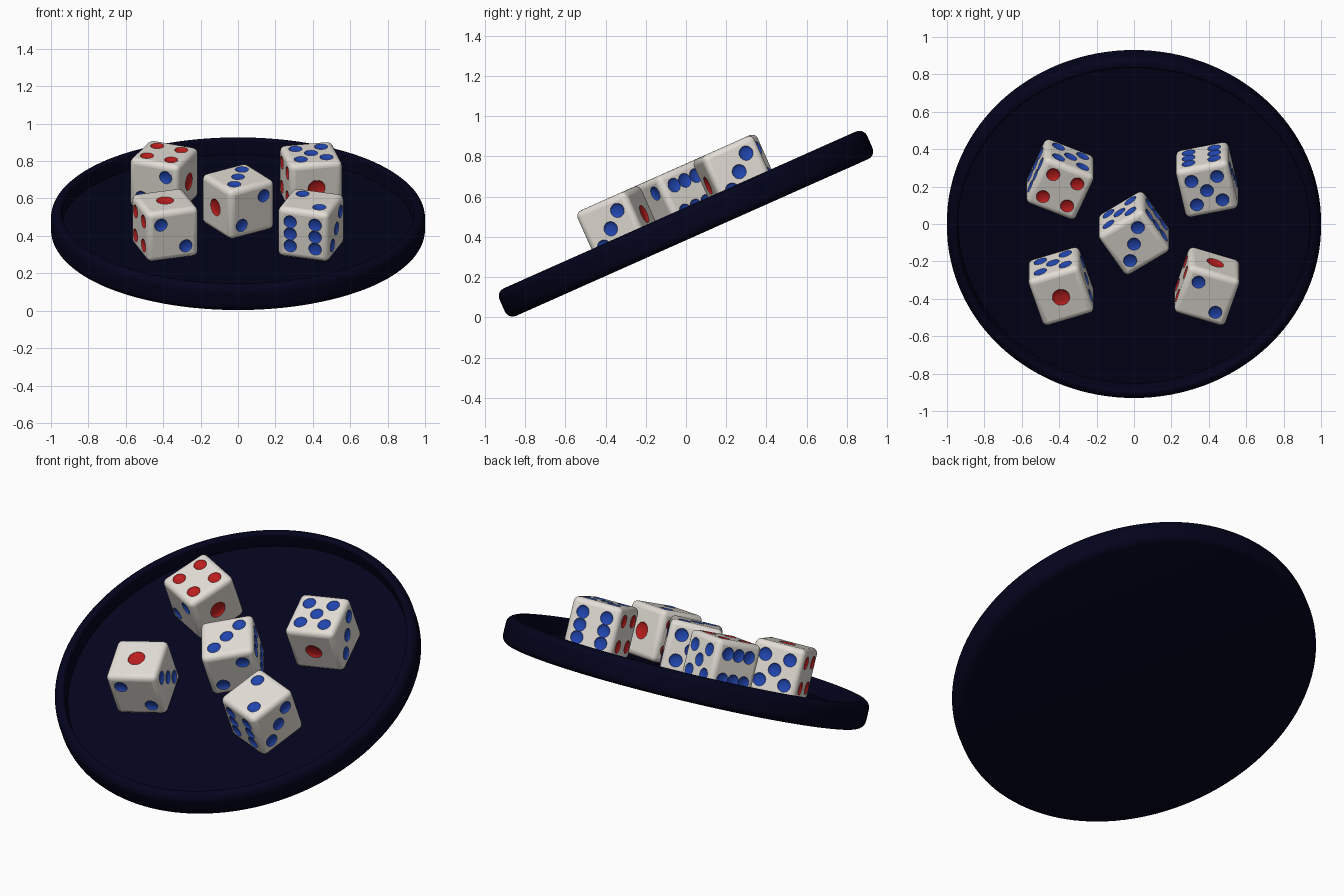
import bpy, bmesh
from math import radians, pi, cos, sin
from mathutils import Matrix, Vector

if "Cube" in bpy.data.objects:
    bpy.data.objects.remove(bpy.data.objects["Cube"], do_unlink=True)


def material(name, colour):
    m = bpy.data.materials.new(name)
    m.use_nodes = True
    m.diffuse_color = (*colour, 1)
    m.node_tree.nodes["Principled BSDF"].inputs["Base Color"].default_value = (*colour, 1)
    return m


IVORY = material("ivory", (0.77, 0.73, 0.67))
BLUE = material("pip blue", (0.015, 0.06, 0.43))
RED = material("pip red", (0.50, 0.013, 0.013))
NAVY = material("dark navy", (0.001, 0.001, 0.012))

TILT = Matrix.Translation((0, 0, 0.465)) @ Matrix.Rotation(radians(24), 4, 'X')
FLOOR = -0.015
SIZE = 0.288
SPREAD = 0.07
PIP_DEPTH = 0.012


def add_object(name, bm, mats, matrix):
    mesh = bpy.data.meshes.new(name)
    bm.to_mesh(mesh)
    bm.free()
    for m in mats:
        mesh.materials.append(m)
    obj = bpy.data.objects.new(name, mesh)
    bpy.context.collection.objects.link(obj)
    obj.matrix_world = matrix
    return obj


# Tray: lathed profile with rounded outer edge, raised lip and sunken floor
def arc(r, z, radius, start, end, steps=5):
    return [(r + radius * cos(radians(a)), z + radius * sin(radians(a)))
            for a in (start + (end - start) * i / steps for i in range(steps + 1))]


HALF, ROUND, LIP = 0.075, 0.042, 0.012
profile = ([(0, -HALF)] + arc(1 - ROUND, -HALF + ROUND, ROUND, -90, 0)
           + arc(1 - ROUND, HALF - ROUND, ROUND, 0, 90)
           + arc(0.955, HALF - LIP, LIP, 90, 180, 3)
           + [(0.94, FLOOR), (0, FLOOR)])
bm = bmesh.new()
verts = [bm.verts.new((r, 0, z)) for r, z in profile]
edges = [bm.edges.new(pair) for pair in zip(verts, verts[1:])]
bmesh.ops.spin(bm, geom=verts + edges, cent=(0, 0, 0), axis=(0, 0, 1),
               angle=2 * pi, steps=128, use_merge=True)
bmesh.ops.remove_doubles(bm, verts=bm.verts, dist=1e-5)
bmesh.ops.recalc_face_normals(bm, faces=bm.faces)
tray = add_object("tray", bm, [NAVY], TILT)
bpy.ops.object.select_all(action='DESELECT')
tray.select_set(True)
bpy.context.view_layer.objects.active = tray
bpy.ops.object.shade_smooth_by_angle(angle=radians(35))

# Pip layouts for faces one to six: normal, first axis, second axis, positions
X, Y, Z = Vector((1, 0, 0)), Vector((0, 1, 0)), Vector((0, 0, 1))
two = [(-1, 1), (1, -1)]
four = two + [(1, 1), (-1, -1)]
mid = [(0, 0)]
layouts = [(Z, X, Y, mid), (-Y, X, Z, two), (X, Y, Z, two + mid),
           (-X, Y, Z, four), (Y, X, Z, four + mid),
           (-Z, X, Y, four + [(-1, 0), (1, 0)])]


def add_bowl(bm, centre, n, radius, slot):
    """Lower half of a flattened ball, hollowed into the face."""
    old = set(bm.faces)
    turn = n.to_track_quat('Z', 'Y').to_matrix().to_4x4()
    ball = bmesh.ops.create_uvsphere(
        bm, u_segments=24, v_segments=8, radius=1,
        matrix=Matrix.Translation(centre) @ turn
        @ Matrix.Diagonal((radius, radius, PIP_DEPTH, 1)))
    outside = [v for v in ball["verts"] if (v.co - centre).dot(n) > 1e-4]
    bmesh.ops.delete(bm, geom=outside, context='VERTS')
    for f in bm.faces:
        if f not in old:
            f.material_index = slot
            f.smooth = True


def build_die():
    """Rounded cube whose six sides are filled in around the pip hollows."""
    bm = bmesh.new()
    bmesh.ops.create_cube(bm, size=SIZE)
    bmesh.ops.bevel(bm, geom=bm.edges[:], offset=0.03, segments=4,
                    profile=0.5, affect='EDGES')
    sides = [f for f in bm.faces if f.calc_area() > SIZE * SIZE / 4]
    bmesh.ops.delete(bm, geom=sides, context='FACES_ONLY')
    for f in bm.faces:
        f.smooth = True
    for value, (n, u, v, spots) in enumerate(layouts, 1):
        for a, b in spots:
            centre = n * SIZE / 2 + (u * a + v * b) * SPREAD
            add_bowl(bm, centre, n, 0.047 if value == 1 else 0.036,
                     2 if value in (1, 4) else 1)
    for n, *_ in layouts:
        rim = [e for e in bm.edges if e.is_boundary
               and all(abs(p.co.dot(n) - SIZE / 2) < 1e-4 for p in e.verts)]
        fill = bmesh.ops.triangle_fill(bm, edges=rim, use_beauty=True, normal=n)
        for f in fill["geom"]:
            if isinstance(f, bmesh.types.BMFace):
                f.material_index = 0
                f.smooth = False
    bmesh.ops.recalc_face_normals(bm, faces=bm.faces)
    return bm


# Dice: position on tray, turn, and directions that faces 1 and 2 point
dice = [("die_front_right", -0.39, -0.307, 18, Z, -Y),
        ("die_front_left", 0.39, -0.307, -18, Y, Z),
        ("die_back_right", -0.395, 0.319, -23, X, -Y),
        ("die_back_left", 0.39, 0.317, 12, -Y, -Z),
        ("die_centre", 0, 0.004, 33, -X, -Y)]
for name, x, y, turn, one, second in dice:
    facing = Matrix((one.cross(second), -second, one)).transposed().to_4x4()
    place = (TILT @ Matrix.Translation((x, y, FLOOR + SIZE / 2))
             @ Matrix.Rotation(radians(turn), 4, 'Z') @ facing)
    add_object(name, build_die(), [IVORY, BLUE, RED], place)
